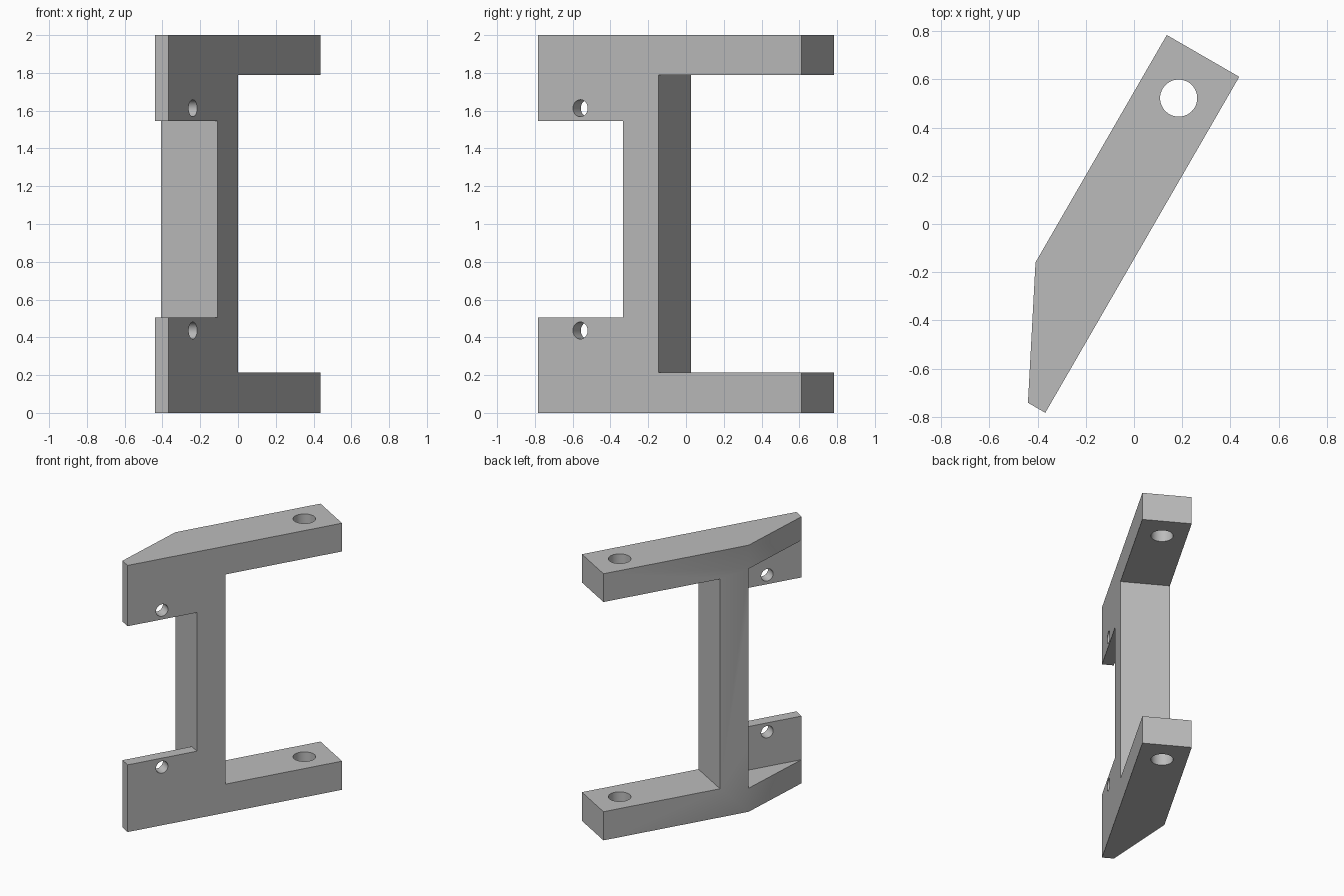
import bpy, bmesh, math
from mathutils import Matrix

if "Cube" in bpy.data.objects:
    bpy.data.objects.remove(bpy.data.objects["Cube"], do_unlink=True)

# Bracket is drawn in its own frame: u along its length, v through its depth
LENGTH, DEPTH, HEIGHT = 1.609, 0.347, 2.0
SPINE_START, SPINE_END = 0.52, 0.735
TAB = 0.083
PLACE = Matrix.Translation((-0.368, -0.783, 0)) @ Matrix.Rotation(math.radians(60), 4, "Z")

grey = bpy.data.materials.new("plain grey")
grey.use_nodes = True
colour = (0.5, 0.5, 0.5, 1)
grey.diffuse_color = colour
grey.node_tree.nodes["Principled BSDF"].inputs["Base Color"].default_value = colour


def make_object(name, bm):
    bmesh.ops.recalc_face_normals(bm, faces=bm.faces)
    mesh = bpy.data.meshes.new(name)
    bm.to_mesh(mesh)
    bm.free()
    mesh.materials.append(grey)
    obj = bpy.data.objects.new(name, mesh)
    bpy.context.collection.objects.link(obj)
    return obj


def prism(name, outline, low, high):
    bm = bmesh.new()
    face = bm.faces.new([bm.verts.new((u, v, low)) for u, v in outline])
    extruded = bmesh.ops.extrude_face_region(bm, geom=[face])["geom"]
    tops = [g for g in extruded if isinstance(g, bmesh.types.BMVert)]
    bmesh.ops.translate(bm, verts=tops, vec=(0, 0, high - low))
    return make_object(name, bm)


def box(name, u0, u1, v0, v1, low, high):
    return prism(name, [(u0, v0), (u1, v0), (u1, v1), (u0, v1)], low, high)


def rod(name, radius, length, matrix):
    bm = bmesh.new()
    bmesh.ops.create_cone(bm, cap_ends=True, segments=48, radius1=radius,
                          radius2=radius, depth=length, matrix=matrix)
    return make_object(name, bm)


# Solid body with one tapered end
bracket = prism("bracket", [(0, 0), (LENGTH, 0), (LENGTH, DEPTH),
                            (SPINE_START, DEPTH), (0, TAB)], 0, HEIGHT)

# Openings: between the arms, between the tabs, and behind the tabs
cutters = [
    box("arm_gap", SPINE_END, 2, -1, 1, 0.215, 1.788),
    box("tab_gap", -1, SPINE_START, -1, 1, 0.504, 1.544),
    box("tab_pocket", -1, SPINE_START, TAB, 1, 0.177, 1.823),
    rod("arm_hole", 0.077, 5, Matrix.Translation((1.407, DEPTH / 2, 1))),
]

# Small screw holes through the tabs
for z in (0.436, 1.613):
    across = Matrix.Translation((0.258, 0, z)) @ Matrix.Rotation(math.pi / 2, 4, "X")
    cutters.append(rod("tab_hole", 0.045, 2, across))

bpy.context.view_layer.objects.active = bracket
for cutter in cutters:
    cutter.hide_render = True
    cut = bracket.modifiers.new(cutter.name, "BOOLEAN")
    cut.operation = "DIFFERENCE"
    cut.solver = "EXACT"
    cut.object = cutter
    bpy.ops.object.modifier_apply(modifier=cut.name)
    bpy.data.objects.remove(cutter, do_unlink=True)

# Turn into place and smooth the round holes
bracket.data.transform(PLACE)
bpy.ops.object.select_all(action="DESELECT")
bracket.select_set(True)
bpy.ops.object.shade_smooth_by_angle(angle=math.radians(30))
